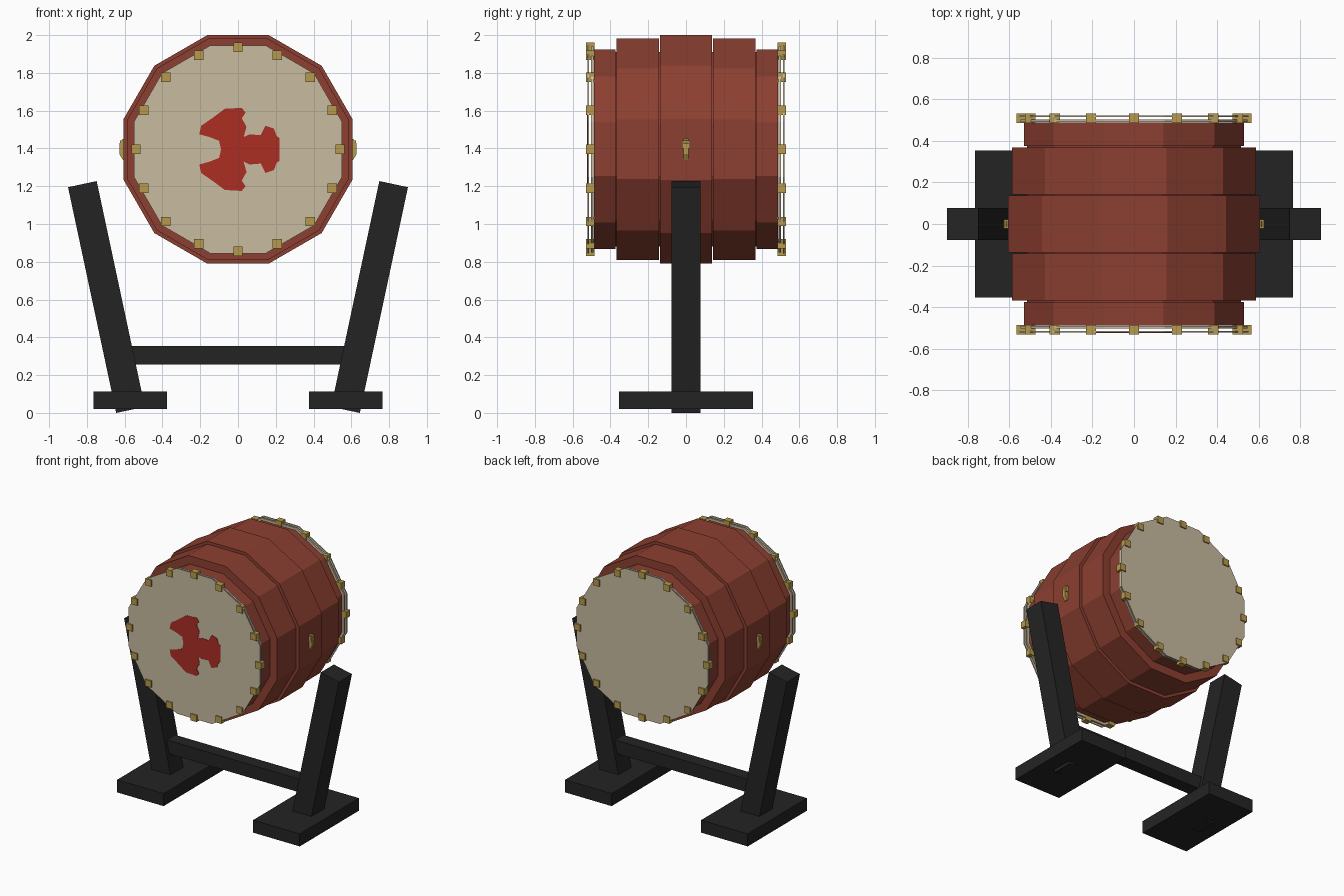
import bpy, bmesh, math
from mathutils import Matrix

if "Cube" in bpy.data.objects:
    bpy.data.objects.remove(bpy.data.objects["Cube"])

CZ = 1.395  # height of the drum axis


def material(name, rgb):
    m = bpy.data.materials.new(name)
    lin = [(c / 255 / 12.92) if c < 11 else ((c / 255 + 0.055) / 1.055) ** 2.4 for c in rgb]
    m.diffuse_color = (*lin, 1)
    m.use_nodes = True
    m.node_tree.nodes["Principled BSDF"].inputs["Base Color"].default_value = m.diffuse_color
    return m


WOOD = material("red brown wood", (140, 63, 49))
SKIN = material("cream skin", (200, 187, 159))
GOLD = material("brass", (182, 154, 76))
BLACK = material("black wood", (36, 36, 36))
RED = material("red paint", (172, 46, 36))


def make(name, bm, mat):
    bmesh.ops.recalc_face_normals(bm, faces=bm.faces)
    me = bpy.data.meshes.new(name)
    bm.to_mesh(me)
    bm.free()
    me.materials.append(mat)
    ob = bpy.data.objects.new(name, me)
    bpy.context.collection.objects.link(ob)
    return ob


def add_box(bm, center, size, tilt=0.0):
    mat = (Matrix.Translation(center) @ Matrix.Rotation(tilt, 4, 'Y')
           @ Matrix.Diagonal((*size, 1)))
    bmesh.ops.create_cube(bm, size=1, matrix=mat)


def box(name, center, size, mat, tilt=0.0):
    bm = bmesh.new()
    add_box(bm, center, size, tilt)
    return make(name, bm, mat)


def prism(name, pts, y0, y1, mat):
    """Extrude an (x, z) outline along y."""
    bm = bmesh.new()
    face = bm.faces.new([bm.verts.new((x, y0, z)) for x, z in pts])
    ext = bmesh.ops.extrude_face_region(bm, geom=[face])
    verts = [v for v in ext["geom"] if isinstance(v, bmesh.types.BMVert)]
    bmesh.ops.translate(bm, verts=verts, vec=(0, y1 - y0, 0))
    return make(name, bm, mat)


def twelve_sided(apothem):
    r = apothem / math.cos(math.pi / 12)
    angles = [math.radians(15 + 30 * k) for k in range(12)]
    return [(r * math.cos(a), CZ + r * math.sin(a)) for a in angles]


# Barrel: inner core and stepped bands
prism("drum_core", twelve_sided(0.515), -0.48, 0.48, WOOD)
prism("drum_middle_band", twelve_sided(0.605), -0.137, 0.137, WOOD)
for side, s in (("front", -1), ("back", 1)):
    prism(f"drum_{side}_inner_band", twelve_sided(0.586), s * 0.143, s * 0.368, WOOD)
    prism(f"drum_{side}_outer_band", twelve_sided(0.528), s * 0.374, s * 0.488, WOOD)
    # Stretched skin: backing sheet and outer sheet
    prism(f"{side}_skin_backing", twelve_sided(0.545), s * 0.49, s * 0.503, SKIN)
    prism(f"{side}_skin", twelve_sided(0.55), s * 0.514, s * 0.522, SKIN)
    # Sixteen tacks around the rim
    bm = bmesh.new()
    for k in range(16):
        a = k * math.pi / 8
        add_box(bm, (0.54 * math.cos(a), s * 0.508, CZ + 0.54 * math.sin(a)),
                (0.05, 0.045, 0.05))
    make(f"{side}_tacks", bm, GOLD)

# Painted three-lobed mark on the front skin, symmetric about the drum axis
upper = [(-0.09, 0.0), (-0.10, 0.045), (-0.15, 0.065), (-0.205, 0.08),
         (-0.195, 0.125), (-0.13, 0.17), (-0.07, 0.215), (0.02, 0.22),
         (0.04, 0.195), (0.02, 0.165), (0.045, 0.12), (0.03, 0.065),
         (0.06, 0.08), (0.12, 0.075), (0.145, 0.125), (0.19, 0.11),
         (0.205, 0.07), (0.22, 0.06)]
outline = upper + [(x, -z) for x, z in reversed(upper[1:])]
prism("painted_mark", [(x, CZ + z) for x, z in outline], -0.520, -0.525, RED)

# Stand: leaning posts, feet, side fittings on the drum
for side, s in (("left", -1), ("right", 1)):
    box(f"{side}_post", (s * 0.6965, 0, 0.6135), (0.155, 0.156, 1.222), BLACK,
        s * math.atan2(0.255, 1.195))
    box(f"{side}_foot", (s * 0.57, 0, 0.067), (0.39, 0.708, 0.095), BLACK)
    prism(f"{side}_handle", [(s * x, z) for x, z in (
        (0.595, 1.34), (0.61, 1.34), (0.628, 1.37), (0.628, 1.425),
        (0.61, 1.45), (0.595, 1.45))], -0.014, 0.014, GOLD)
    box(f"{side}_handle_plate", (s * 0.61, 0, 1.422), (0.03, 0.042, 0.042), GOLD)

box("crossbar", (0, 0, 0.305), (1.16, 0.1, 0.1), BLACK)
